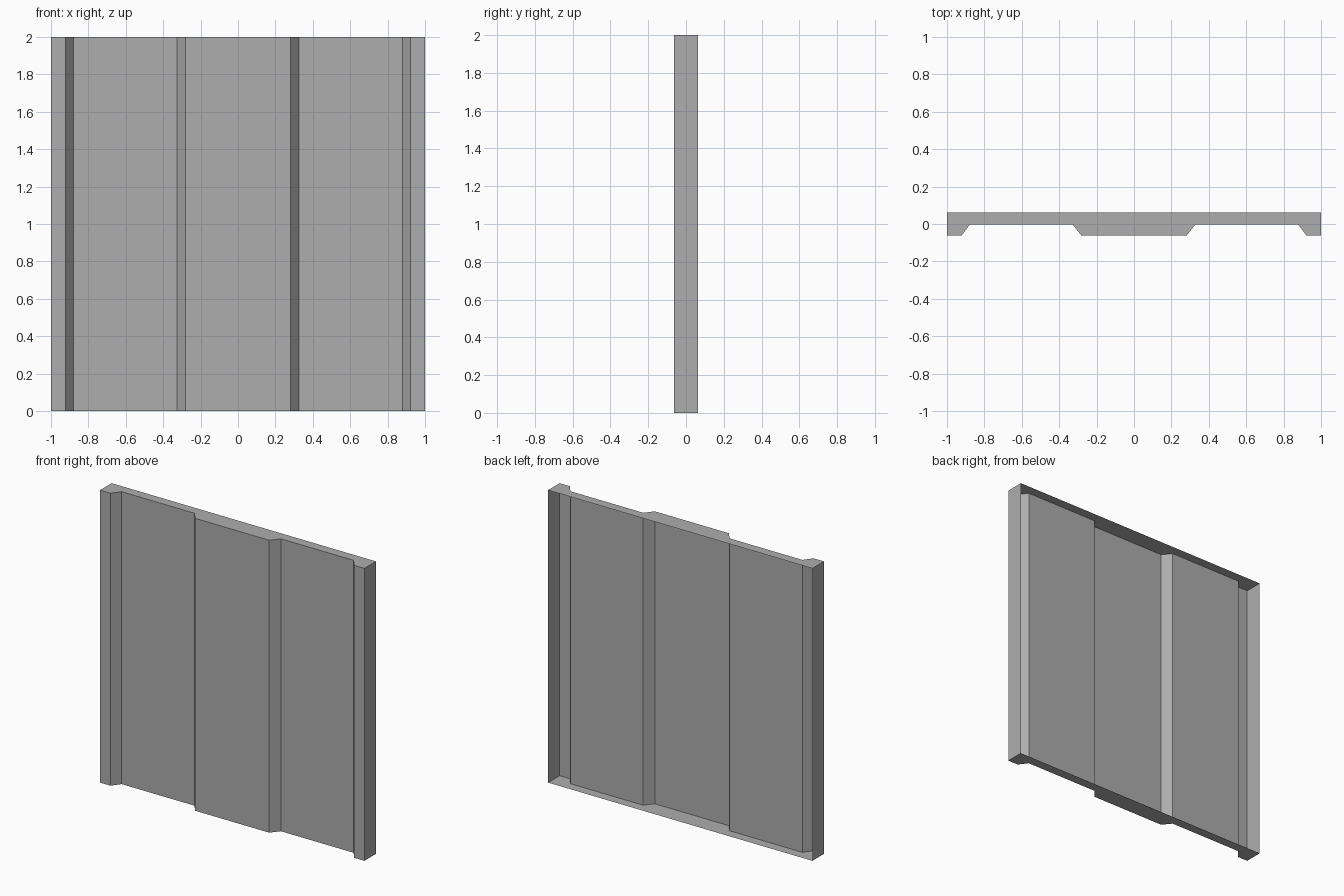
import bpy
import bmesh

default_cube = bpy.data.objects.get("Cube")
if default_cube:
    bpy.data.objects.remove(default_cube, do_unlink=True)

HEIGHT = 2.0
BACK, FRONT, RECESS = 0.0625, -0.0625, -0.004

# Single grey finish
grey = bpy.data.materials.new("grey_metal")
grey.use_nodes = True
colour = (0.42, 0.42, 0.42, 1)
grey.diffuse_color = colour
grey.node_tree.nodes["Principled BSDF"].inputs["Base Color"].default_value = colour

# Half of the ribbed cross-section, mirrored to the other side
half = [(0.28, FRONT), (0.327, RECESS), (0.878, RECESS),
        (0.922, FRONT), (1.0, FRONT), (1.0, BACK)]
profile = [(-x, y) for x, y in reversed(half)] + half

# Ribbed front sheet with side flanges and end caps, open at the back
bm = bmesh.new()
bottom = [bm.verts.new((x, y, 0)) for x, y in profile]
top = [bm.verts.new((x, y, HEIGHT)) for x, y in profile]
for i in range(len(profile) - 1):
    bm.faces.new((bottom[i], bottom[i + 1], top[i + 1], top[i]))
bm.faces.new(top)
bm.faces.new(list(reversed(bottom)))

mesh = bpy.data.meshes.new("ribbed_wall_panel")
bm.to_mesh(mesh)
bm.free()
mesh.materials.append(grey)
panel = bpy.data.objects.new("ribbed_wall_panel", mesh)
bpy.context.collection.objects.link(panel)
